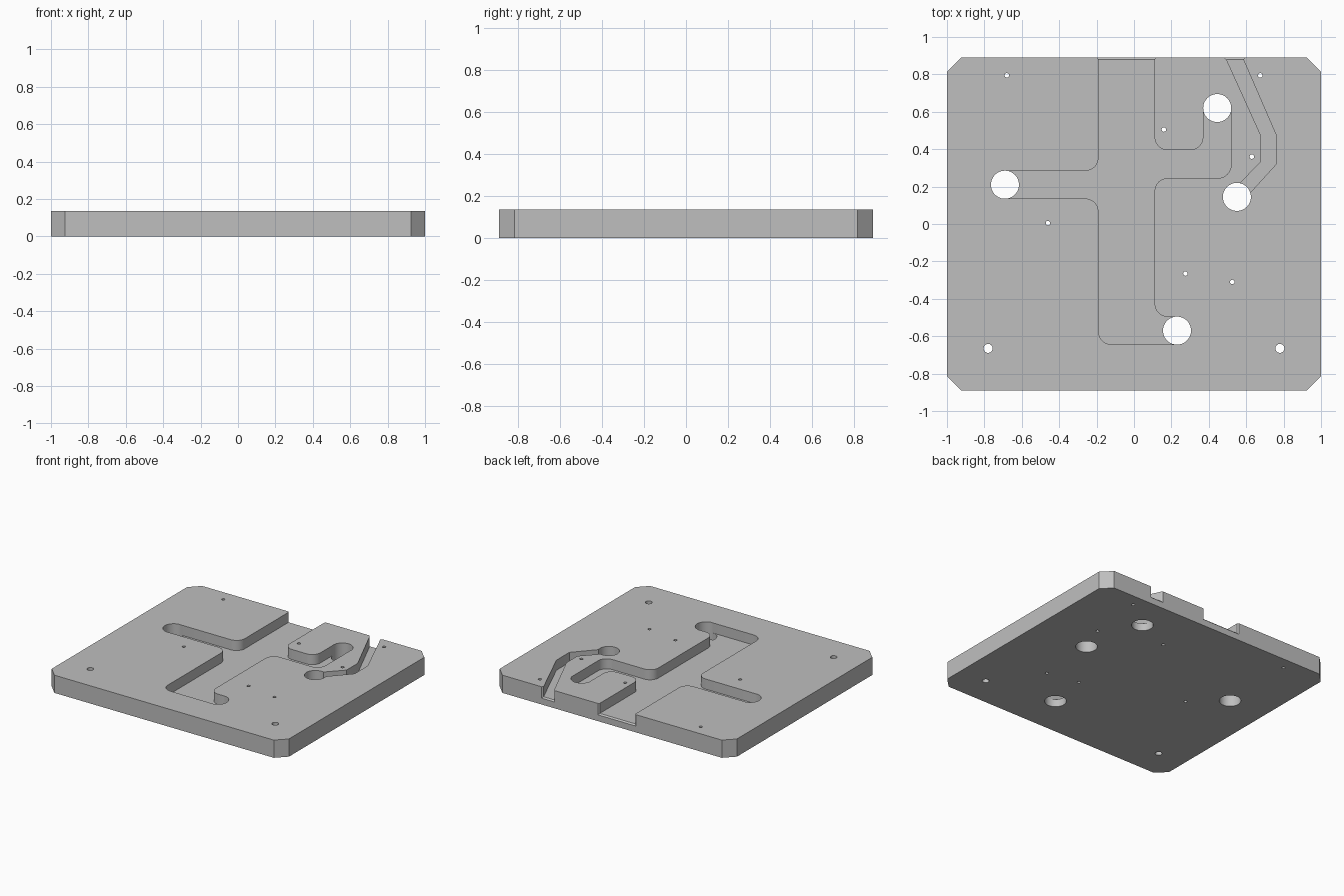
import bpy, bmesh, math
from mathutils import Vector

old = bpy.data.objects.get("Cube")
if old:
    bpy.data.objects.remove(old, do_unlink=True)

THICK, HALF_Y, FLOOR, OVER = 0.135, 0.89, 0.058, 0.3


def new_object(name, bm):
    bmesh.ops.recalc_face_normals(bm, faces=bm.faces)
    mesh = bpy.data.meshes.new(name)
    bm.to_mesh(mesh)
    bm.free()
    obj = bpy.data.objects.new(name, mesh)
    bpy.context.collection.objects.link(obj)
    return obj


def extrude_outline(bm, outline, z0, z1):
    face = bm.faces.new([bm.verts.new((x, y, z0)) for x, y in outline])
    ext = bmesh.ops.extrude_face_region(bm, geom=[face])["geom"]
    tops = [v for v in ext if isinstance(v, bmesh.types.BMVert)]
    bmesh.ops.translate(bm, verts=tops, vec=(0, 0, z1 - z0))


def rounded(corners, steps=8):
    """Outline with a right-angle fillet at each (x, y, radius) corner."""
    out = []
    for i, (x, y, r) in enumerate(corners):
        p = Vector((x, y))
        if r == 0:
            out.append((x, y))
            continue
        a = (Vector(corners[i - 1][:2]) - p).normalized() * r
        b = (Vector(corners[(i + 1) % len(corners)][:2]) - p).normalized() * r
        for k in range(steps + 1):
            t = math.pi / 2 * k / steps
            out.append(tuple(p + a * (1 - math.sin(t)) + b * (1 - math.cos(t))))
    return out


def circle(x, y, r, n):
    return [(x + r * math.cos(math.tau * k / n), y + r * math.sin(math.tau * k / n))
            for k in range(n)]


# Plate with clipped corners
bm = bmesh.new()
c = 0.075
extrude_outline(bm, [(-1 + c, -HALF_Y), (1 - c, -HALF_Y), (1, -HALF_Y + c), (1, HALF_Y - c),
                     (1 - c, HALF_Y), (-1 + c, HALF_Y), (-1, HALF_Y - c), (-1, -HALF_Y + c)],
                0, THICK)
plate = new_object("channel_plate", bm)
cutters = []

# Wide branching channel
f = 0.07
bm = bmesh.new()
extrude_outline(bm, rounded([
    (-0.19, 1, 0), (-0.19, 0.284, f), (-0.69, 0.284, 0), (-0.69, 0.136, 0), (-0.19, 0.136, f),
    (-0.19, -0.644, f), (0.23, -0.644, 0), (0.23, -0.496, 0), (0.11, -0.496, f),
    (0.11, 0.245, f), (0.519, 0.245, f), (0.519, 0.62, 0), (0.371, 0.62, 0),
    (0.371, 0.395, f), (0.11, 0.395, f), (0.11, 1, 0)]), FLOOR, OVER)
cutters.append(new_object("wide_channel_cutter", bm))

# Narrow bent channel
bm = bmesh.new()
extrude_outline(bm, [(0.44, 1), (0.49, HALF_Y), (0.68, 0.47), (0.68, 0.335), (0.55, 0.2),
                     (0.61, 0.155), (0.76, 0.32), (0.76, 0.475), (0.58, HALF_Y), (0.53, 1)],
                FLOOR, OVER)
cutters.append(new_object("narrow_channel_cutter", bm))

# Bevelled channel mouths on the back edge
for x0, x1 in ((-0.19, 0.11), (0.494, 0.584)):
    bm = bmesh.new()
    for y, grow in ((HALF_Y - 0.01, 0), (HALF_Y + 0.01, 0.02)):
        for x in (x0 - grow, x1 + grow):
            for z in (FLOOR - grow, OVER):
                bm.verts.new((x, y, z))
    bmesh.ops.convex_hull(bm, input=bm.verts)
    cutters.append(new_object("mouth_bevel_cutter", bm))

# Through holes: ports, mounting holes, pin holes
bm = bmesh.new()
for x, y in ((-0.69, 0.21), (0.445, 0.62), (0.55, 0.145), (0.23, -0.57)):
    extrude_outline(bm, circle(x, y, 0.075, 48), -0.1, OVER)
for x in (-0.78, 0.78):
    extrude_outline(bm, circle(x, -0.665, 0.024, 24), -0.1, OVER)
for x, y in ((-0.68, 0.795), (0.675, 0.795), (0.16, 0.505), (0.63, 0.36),
             (-0.46, 0.005), (0.275, -0.265), (0.525, -0.31)):
    extrude_outline(bm, circle(x, y, 0.012, 16), -0.1, OVER)
cutters.append(new_object("hole_cutter", bm))

# Cut the plate, then discard the cutters
bpy.ops.object.select_all(action="DESELECT")
plate.select_set(True)
bpy.context.view_layer.objects.active = plate
for cutter in cutters:
    mod = plate.modifiers.new("cut", "BOOLEAN")
    mod.operation, mod.solver, mod.object = "DIFFERENCE", "EXACT", cutter
    bpy.ops.object.modifier_apply(modifier=mod.name)
    bpy.data.objects.remove(cutter, do_unlink=True)

# Grey finish
mat = bpy.data.materials.new("plain grey")
mat.use_nodes = True
grey = (0.52, 0.52, 0.52, 1)
mat.diffuse_color = grey
mat.node_tree.nodes["Principled BSDF"].inputs["Base Color"].default_value = grey
plate.data.materials.clear()
plate.data.materials.append(mat)
bpy.ops.object.shade_smooth_by_angle(angle=math.radians(30))
